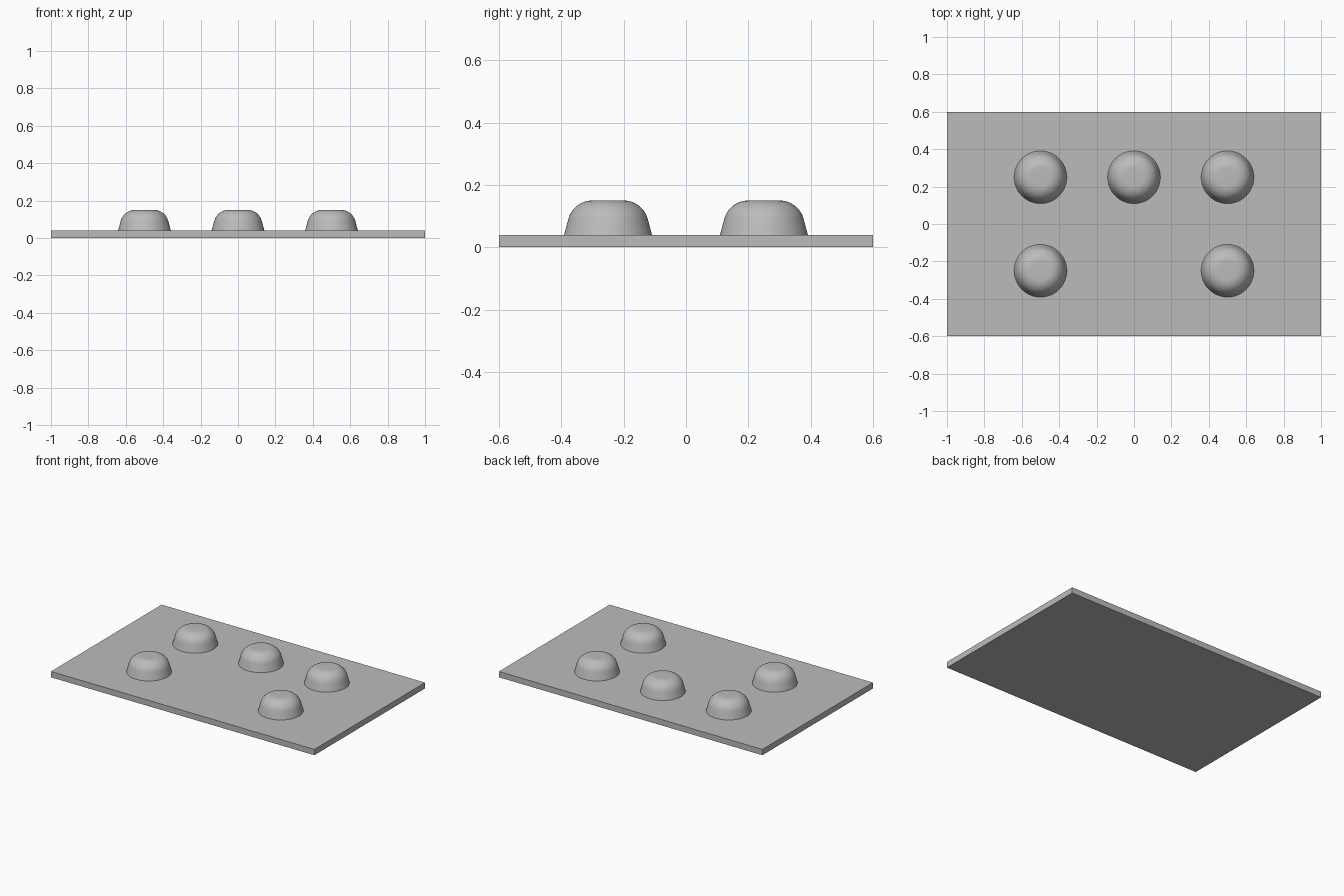
import bpy
import bmesh
from math import sin, cos, tan, radians, pi

default = bpy.data.objects.get("Cube")
if default:
    bpy.data.objects.remove(default, do_unlink=True)

# One plain grey material
GREY = (0.5, 0.5, 0.5, 1.0)
grey = bpy.data.materials.new("plain_grey")
grey.use_nodes = True
grey.diffuse_color = GREY
grey.node_tree.nodes["Principled BSDF"].inputs["Base Color"].default_value = GREY

PLATE_TOP = 0.04
DOME_TOP = 0.15
FLAT_RADIUS = 0.05
FILLET = 0.08
DRAFT = radians(15)
SIDES = 64
ARC_STEPS = 12


def add_object(name, bm):
    bmesh.ops.recalc_face_normals(bm, faces=bm.faces)
    mesh = bpy.data.meshes.new(name)
    bm.to_mesh(mesh)
    bm.free()
    mesh.materials.append(grey)
    obj = bpy.data.objects.new(name, mesh)
    bpy.context.collection.objects.link(obj)
    return obj


# Flat base plate
bm = bmesh.new()
bmesh.ops.create_cube(bm, size=1)
bmesh.ops.scale(bm, vec=(2, 1.2, PLATE_TOP), verts=bm.verts)
bmesh.ops.translate(bm, vec=(0, 0, PLATE_TOP / 2), verts=bm.verts)
add_object("base_plate", bm)


# Dome profile: flat top, rounded shoulder, slightly flared skirt
def dome_profile():
    points = [(0, DOME_TOP)]
    for i in range(ARC_STEPS + 1):
        a = pi / 2 + (DRAFT - pi / 2) * i / ARC_STEPS
        points.append((FLAT_RADIUS + FILLET * cos(a),
                       DOME_TOP - FILLET + FILLET * sin(a)))
    r, z = points[-1]
    points.append((r + (z - PLATE_TOP) * tan(DRAFT), PLATE_TOP))
    return points


def add_dome(name, x, y):
    bm = bmesh.new()
    verts = [bm.verts.new((r, 0, z)) for r, z in dome_profile()]
    edges = [bm.edges.new(pair) for pair in zip(verts, verts[1:])]
    bmesh.ops.spin(bm, geom=verts + edges, cent=(0, 0, 0), axis=(0, 0, 1),
                   angle=2 * pi, steps=SIDES)
    bmesh.ops.remove_doubles(bm, verts=bm.verts, dist=0.0001)
    obj = add_object(name, bm)
    obj.location = (x, y, 0)
    obj.data.shade_smooth()
    return obj


# Three domes along the back, two at the front corners
for side, x in (("right", -0.5), ("middle", 0), ("left", 0.5)):
    add_dome(f"back_{side}_dome", x, 0.25)
    if x:
        add_dome(f"front_{side}_dome", x, -0.25)
